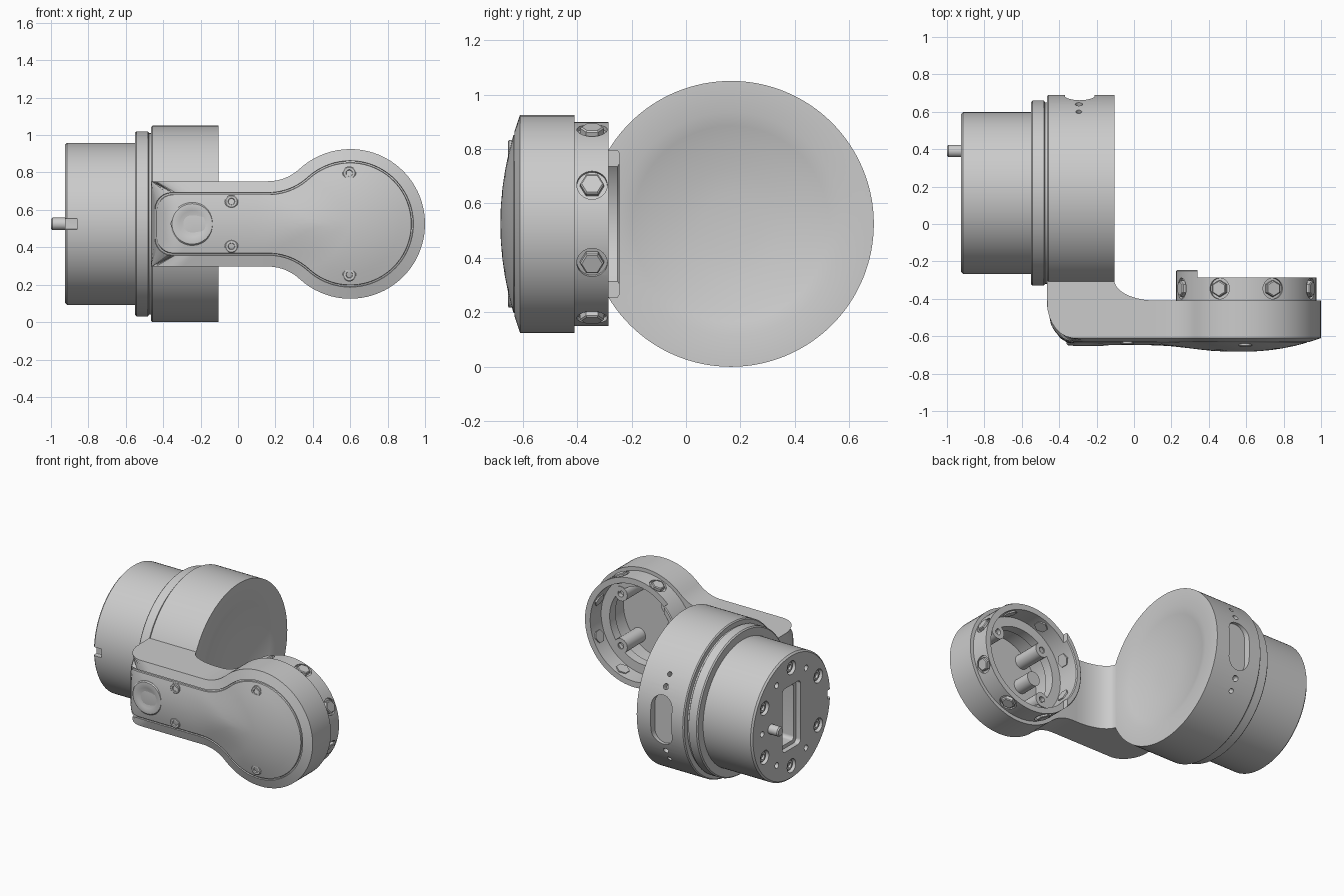
import bpy, bmesh
from math import sin, cos, pi, sqrt, atan2
from mathutils import Vector as V

if "Cube" in bpy.data.objects:
    bpy.data.objects.remove(bpy.data.objects["Cube"])

CY, CZ = 0.165, 0.525      # main body axis (along x)
AX = 0.6                   # joint ring axis (along y) at x = AX, z = CZ


def finish(name, bm):
    bmesh.ops.recalc_face_normals(bm, faces=bm.faces)
    me = bpy.data.meshes.new(name)
    bm.to_mesh(me)
    bm.free()
    ob = bpy.data.objects.new(name, me)
    bpy.context.collection.objects.link(ob)
    return ob


def rev(name, prof, origin, axis, ref=(0, 0, 1), n=32, closed=False):
    """Revolve (radius, height) points about an axis."""
    o, a = V(origin), V(axis).normalized()
    u = V(ref) - a * a.dot(V(ref))
    u.normalize()
    w = a.cross(u)
    bm = bmesh.new()
    rings = []
    for r, h in prof:
        k = 1 if r == 0 else n
        rings.append([bm.verts.new(o + a * h + (u * cos(2 * pi * i / n) + w * sin(2 * pi * i / n)) * r)
                      for i in range(k)])
    pairs = list(zip(rings, rings[1:]))
    if closed:
        pairs.append((rings[-1], rings[0]))
    for p, q in pairs:
        for i in range(n):
            j = (i + 1) % n
            vs = []
            for v in (p[i % len(p)], p[j % len(p)], q[j % len(q)], q[i % len(q)]):
                if v not in vs:
                    vs.append(v)
            bm.faces.new(vs)
    return finish(name, bm)


def rod(name, r, h0, h1, origin, axis, ref=(0, 0, 1), n=32):
    return rev(name, [(0, h0), (r, h0), (r, h1), (0, h1)], origin, axis, ref, n)


def prism(name, pts, vec):
    bm = bmesh.new()
    a = [bm.verts.new(p) for p in pts]
    b = [bm.verts.new(V(p) + V(vec)) for p in pts]
    bm.faces.new(a)
    bm.faces.new(b[::-1])
    for i in range(len(a)):
        j = (i + 1) % len(a)
        bm.faces.new((a[i], a[j], b[j], b[i]))
    return finish(name, bm)


def round_rect(w, h, r, k=8):
    """Rounded rectangle outline from half sizes."""
    return [(sx * (w - r) + r * cos(q * pi / 2 + i * pi / 2 / k),
             sz * (h - r) + r * sin(q * pi / 2 + i * pi / 2 / k))
            for q, (sx, sz) in enumerate([(1, 1), (-1, 1), (-1, -1), (1, -1)]) for i in range(k + 1)]


def cut(ob, cutter):
    m = ob.modifiers.new("cut", 'BOOLEAN')
    m.operation, m.solver, m.object = 'DIFFERENCE', 'EXACT', cutter
    bpy.context.view_layer.objects.active = ob
    bpy.ops.object.modifier_apply(modifier=m.name)
    bpy.data.objects.remove(cutter)


def screw(name, origin, axis, r=0.036):
    return rev(name, [(0, -.02), (r, -.02), (r, 0), (r * .85, .004), (r * .5, .004), (r * .4, -.008), (0, -.008)],
               origin, axis, n=24)


# main body: rear drum, flange, large drum with dished face
body = rev("main_body", [(0, -.925), (.422, -.925), (.433, -.914), (.433, -.55), (.487, -.55), (.495, -.542),
                         (.495, -.482), (.485, -.475), (.485, -.465), (.518, -.465), (.525, -.458),
                         (.525, -.105), (.41, -.105), (.36, -.12), (.3, -.135), (.2, -.154), (.11, -.163),
                         (0, -.165)], (0, CY, CZ), (1, 0, 0), n=128)
# oval port and pin holes on the back side of the drum
cut(body, prism("cutter", [(-.29 + x, .64, CZ + z) for x, z in round_rect(.08, .17, .08)], (0, .1, 0)))
for deg, r in ((25, .02), (34, .016)):
    for s in (1, -1):
        a = s * deg * pi / 180
        cut(body, rod("cutter", r, .48, .6, (-.295, CY, CZ), (0, cos(a), sin(a)), (1, 0, 0), 16))
# rear face: stepped window, key notch, bolt and dowel holes
cut(body, prism("cutter", [(-.94, CY + y, CZ + z) for y, z in round_rect(.1, .22, .03)], (.05, 0, 0)))
cut(body, prism("cutter", [(-.9, CY + y, CZ + z) for y, z in round_rect(.075, .195, .025)], (.1, 0, 0)))
cut(body, prism("cutter", [(-.94, -.3 + y, CZ + z) for y, z in round_rect(.07, .03, .005)], (.08, 0, 0)))
for i in range(6):
    a = pi / 2 + i * pi / 3
    p = (-.925, CY + .34 * cos(a), CZ + .34 * sin(a))
    cut(body, rod("cutter", .047, -.02, .03, p, (1, 0, 0), n=24))
    screw("rear_bolt", (-.907, p[1], p[2]), (-1, 0, 0), .037)
    a += pi / 6
    if cos(a) > -.9:
        cut(body, rod("cutter", .02, -.02, .04, (-.925, CY + .32 * cos(a), CZ + .32 * sin(a)), (1, 0, 0), n=16))
rev("locating_pin", [(0, -.86), (.033, -.86), (.033, -.992), (.026, -1), (0, -1)], (0, .39, CZ), (1, 0, 0))

# neck joining the drum to the arm, with a filleted inner corner
pts = [(-.465, -.29), (-.465, -.41)] + [(.12 - .225 * sin(i * pi / 24), -.30 - .11 * cos(i * pi / 24))
                                        for i in range(13)] + [(-.105, -.29)]
neck = prism("neck", [(x, y, CZ - .228) for x, y in pts], (0, 0, .456))


def arm_half(r, h, xl, cr):
    """Upper half of the arm outline: rounded corner, straight, fillet, circle."""
    R = .65 - r
    dx = sqrt((r + R) ** 2 - (h + R) ** 2)
    fx, a0 = AX - dx, atan2(h + R, -dx)
    p = [(xl + cr - cr * cos(i * pi / 12), h - cr + cr * sin(i * pi / 12)) for i in range(7)]
    p += [(xl + cr + (fx - xl - cr) * (i / 16) ** 1.6, h) for i in range(1, 17)]
    for i in range(1, 11):
        a = -pi / 2 + (a0 - pi / 2) * i / 10
        p.append((fx + R * cos(a), h + R + R * sin(a)))
    p += [(AX + r * cos(a0 * (1 - i / 28.5)), r * sin(a0 * (1 - i / 28.5))) for i in range(1, 29)]
    return p


def arm_y(x, r, h):
    """Domed front surface which curls back at the left end."""
    b = min(max((x - .1) / .4, 0), 1)
    b = b * b * (3 - 2 * b)
    t = 1 - (r / .4 * b + h / .228 * (1 - b))
    s = min(max((-.32 - x) / .145, 0), 1)
    return -.61 - (.038 + .034 * b) * (1 - (1 - t) ** 2) + .19 * (1 - sqrt(1 - s * s))


# arm shell with grooved cover outline
loops = [(.40, .228, -.465, .004, None), (.40, .228, -.465, .004, 0), (.338, .168, -.445, .09, 0),
         (.336, .166, -.443, .09, .010), (.328, .158, -.437, .09, .010), (.326, .156, -.435, .09, 0)]
loops += [(.326 * s, .156 * s, -.435 + .2 * (1 - s), min(.09, .14 * s), 0) for s in (.8, .6, .4, .2, .06)]
bm = bmesh.new()
rings = []
for r, h, xl, cr, dy in loops:
    half = arm_half(r, h, xl, cr)
    full = half + [(x, -z) for x, z in reversed(half)]
    rings.append([bm.verts.new((x, -.41 if dy is None else arm_y(x, r, h) + dy, CZ + z)) for x, z in full])
N = len(rings[0])
for p, q in zip(rings, rings[1:]):
    for i in range(N):
        j = (i + 1) % N
        bm.faces.new((p[i], p[j], q[j], q[i]))
for c in (rings[0], rings[-1]):
    for i in range(N // 2 - 1):
        bm.faces.new((c[i], c[i + 1], c[N - 2 - i], c[N - 1 - i]))
arm = finish("arm_shell", bm)
cut(arm, rod("cutter", .30, -.60, -.35, (AX, 0, CZ), (0, 1, 0), n=64))

# arm cover screws and round cap
for x, y, dz in ((-.035, -.64, .12), (AX - .005, -.65, .272)):
    for s in (1, -1):
        screw("cover_screw", (x, y, CZ + s * dz), (0, -1, 0))
rev("round_cap", [(0, .60), (.115, .60), (.115, .642), (.108, .649), (.08, .651), (.07, .647), (0, .645)],
    (-.245, 0, CZ), (0, -1, 0), n=48)

# joint ring with raised section on the inner side
ring = rev("joint_ring", [(.335, -.42), (.375, -.42), (.375, -.251), (.369, -.245), (.341, -.245), (.335, -.251)],
           (AX, 0, CZ), (0, 1, 0), n=96, closed=True)
cut(ring, prism("cutter", [(.34, -.285, 0), (1.1, -.285, 0), (1.1, -.2, 0), (.34, -.2, 0)], (0, 0, 1.1)))
for i in range(8):
    a = pi / 8 + i * pi / 4
    d = (cos(a), 0, sin(a))
    o = (AX, -.345, CZ)
    cut(ring, rod("cutter", .056, .358, .45, o, d, (0, 1, 0), 32))
    rev("hex_bolt", [(0, .325), (.044, .325), (.044, .38), (.038, .385), (0, .385)], o, d, (0, 1, 0), 6)

# inside of the joint: ledge, bosses with screws, short stub
rev("inner_ledge", [(.27, -.47), (.34, -.47), (.34, -.405), (.27, -.405)], (AX, 0, CZ), (0, 1, 0), n=64, closed=True)
for i in range(4):
    a = pi / 4 + i * pi / 2
    p = (AX + .255 * cos(a), 0, CZ + .255 * sin(a))
    rev("inner_boss", [(0, -.61), (.05, -.61), (.05, -.40), (.022, -.40), (.022, -.43), (0, -.43)], p, (0, 1, 0), n=24)
rod("inner_stub", .05, -.61, -.47, (AX - .17, 0, CZ), (0, 1, 0), n=24)

for ob in bpy.context.scene.objects:
    ob.select_set(True)
    bpy.context.view_layer.objects.active = ob
bpy.ops.object.shade_smooth_by_angle(angle=0.5)
